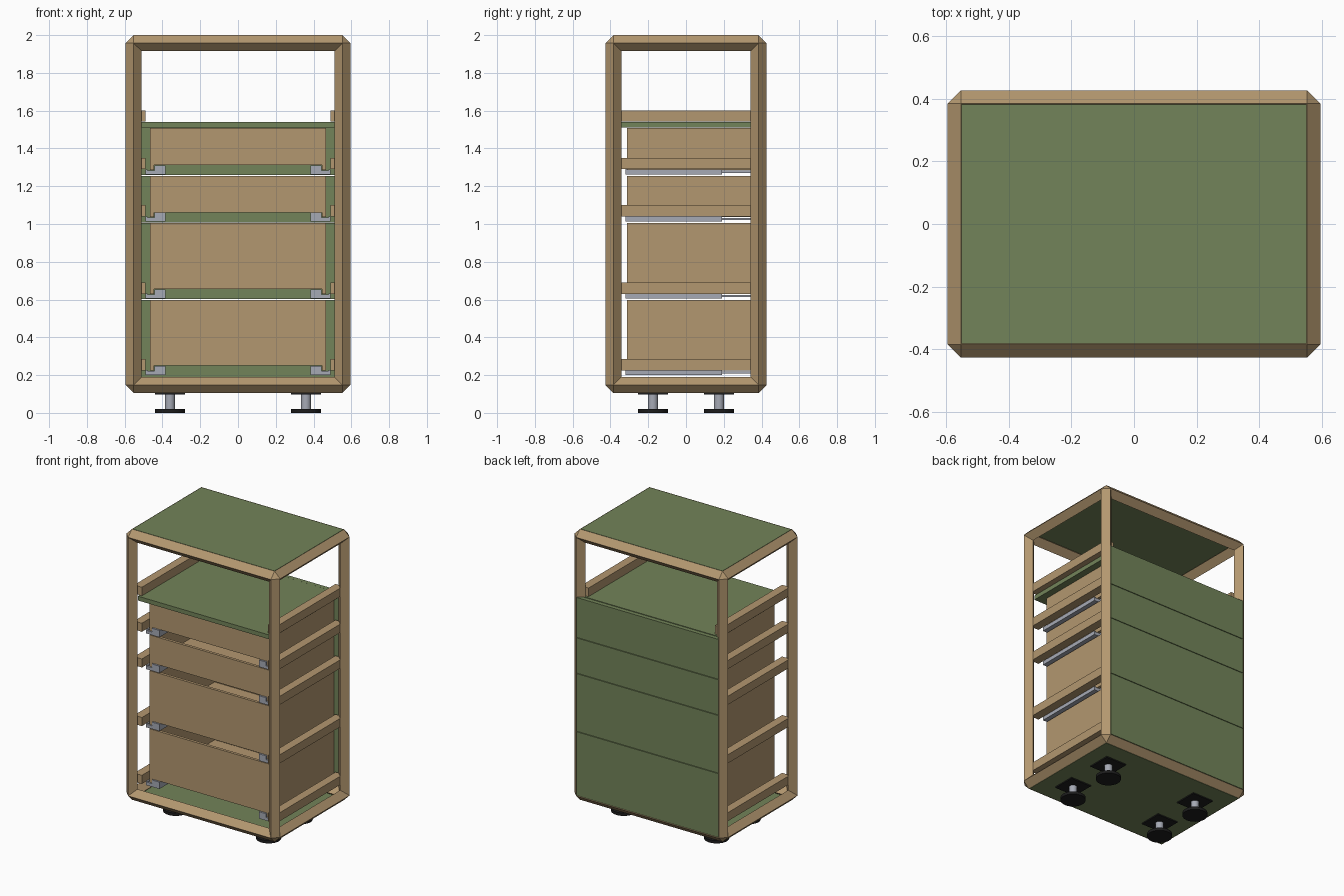
import bpy, bmesh
from mathutils import Vector

if "Cube" in bpy.data.objects:
    bpy.data.objects.remove(bpy.data.objects["Cube"])


def mat(name, rgb):
    m = bpy.data.materials.new(name)
    m.diffuse_color = (*rgb, 1)
    m.use_nodes = True
    m.node_tree.nodes["Principled BSDF"].inputs["Base Color"].default_value = m.diffuse_color
    return m


WOOD = mat("wood", (0.45, 0.31, 0.16))
GREEN = mat("green_panel", (0.17, 0.23, 0.10))
STEEL = mat("steel", (0.38, 0.40, 0.46))
BLACK = mat("black", (0.012, 0.012, 0.012))


def finish(name, bm, material):
    bmesh.ops.recalc_face_normals(bm, faces=bm.faces)
    me = bpy.data.meshes.new(name)
    bm.to_mesh(me)
    bm.free()
    me.materials.append(material)
    ob = bpy.data.objects.new(name, me)
    bpy.context.collection.objects.link(ob)
    return ob


def add_box(bm, x, y, z):
    r = bmesh.ops.create_cube(bm, size=1)
    for v in r["verts"]:
        v.co = Vector(((x[0] + x[1]) / 2 + v.co.x * (x[1] - x[0]),
                       (y[0] + y[1]) / 2 + v.co.y * (y[1] - y[0]),
                       (z[0] + z[1]) / 2 + v.co.z * (z[1] - z[0])))


def boxes(name, material, *dims):
    bm = bmesh.new()
    for d in dims:
        add_box(bm, *d)
    return finish(name, bm, material)


def side(x, s):
    return tuple(sorted((x[0] * s, x[1] * s)))


def cylinder(name, material, x, y, z0, z1, r0, r1):
    bpy.ops.mesh.primitive_cone_add(vertices=32, radius1=r0, radius2=r1, depth=z1 - z0,
                                    location=(x, y, (z0 + z1) / 2))
    ob = bpy.context.object
    ob.name = name
    ob.data.materials.append(material)
    bpy.ops.object.shade_smooth_by_angle()


# Frame: diamond-section bars with faceted corners
R = 0.0425
CX, CY, Z0, Z1 = 0.5525, 0.384, 0.1475, 1.9575


def bar(name, a, b):
    bm = bmesh.new()
    for p in (Vector(a), Vector(b)):
        for i in range(3):
            for s in (-R, R):
                o = Vector((0, 0, 0))
                o[i] = s
                bm.verts.new(p + o)
    res = bmesh.ops.convex_hull(bm, input=bm.verts[:])
    bmesh.ops.delete(bm, geom=[v for v in bm.verts if not v.link_faces], context='VERTS')
    bmesh.ops.dissolve_limit(bm, angle_limit=0.01, verts=bm.verts[:], edges=bm.edges[:])
    finish(name, bm, WOOD)


for s in (-1, 1):
    for t in (-1, 1):
        bar("frame_post", (s * CX, t * CY, Z0), (s * CX, t * CY, Z1))
    for z in (Z0, Z1):
        bar("frame_long_bar", (-CX, s * CY, z), (CX, s * CY, z))
        bar("frame_side_bar", (s * CX, -CY, z), (s * CX, CY, z))

# Green panels
boxes("top_panel", GREEN, ((-0.55, 0.55), (-0.381, 0.381), (1.97, 2.0)))
boxes("bottom_panel", GREEN, ((-0.55, 0.55), (-0.381, 0.381), (0.105, 0.135)))
boxes("shelf", GREEN, ((-0.51, 0.51), (-0.38, 0.393), (1.51, 1.54)))

# Side rails
for z in (0.225, 0.63, 1.04, 1.29, 1.542):
    for s in (-1, 1):
        boxes("side_rail", WOOD, (side((0.489, 0.549), s), (-0.365, 0.38), (z, z + 0.06)))

# Drawers: green front at +y, open wooden box, runners below
EDGES = (0.15, 0.6, 1.007, 1.257, 1.54)
RUN = (0.2, 0.605, 1.012, 1.262)
for i, zr in enumerate(RUN):
    lo, hi = EDGES[i], EDGES[i + 1]
    top = 1.507 if i == 3 else hi - 0.002
    boxes("drawer_front", GREEN, ((-0.55, 0.55), (0.397, 0.4265), (lo + 0.002, hi - 0.002)))
    boxes("drawer_box", WOOD,
          ((-0.465, -0.445), (-0.313, 0.397), (zr + 0.024, top)),
          ((0.445, 0.465), (-0.313, 0.397), (zr + 0.024, top)),
          ((-0.445, 0.445), (-0.313, -0.293), (zr + 0.06, top)),
          ((-0.445, 0.445), (0.377, 0.397), (zr + 0.06, top)),
          ((-0.445, 0.445), (-0.311, 0.397), (zr + 0.05, zr + 0.062)))
    for s in (-1, 1):
        boxes("drawer_runner", STEEL,
              (side((0.43, 0.487), s), (-0.32, 0.19), (zr, zr + 0.022)),
              (side((0.478, 0.489), s), (-0.32, 0.19), (zr, zr + 0.027)),
              (side((0.385, 0.442), s), (-0.32, 0.19), (zr, zr + 0.048)),
              (side((0.395, 0.435), s), (0.19, 0.39), (zr + 0.008, zr + 0.02)))

# Feet
for x in (-0.36, 0.36):
    for y in (-0.175, 0.175):
        boxes("foot_plate", BLACK, ((x - 0.08, x + 0.08), (y - 0.08, y + 0.08), (0.097, 0.106)))
        cylinder("foot_stem", STEEL, x, y, 0.015, 0.1, 0.026, 0.026)
        cylinder("foot_pad", BLACK, x, y, 0.0, 0.02, 0.08, 0.08)
